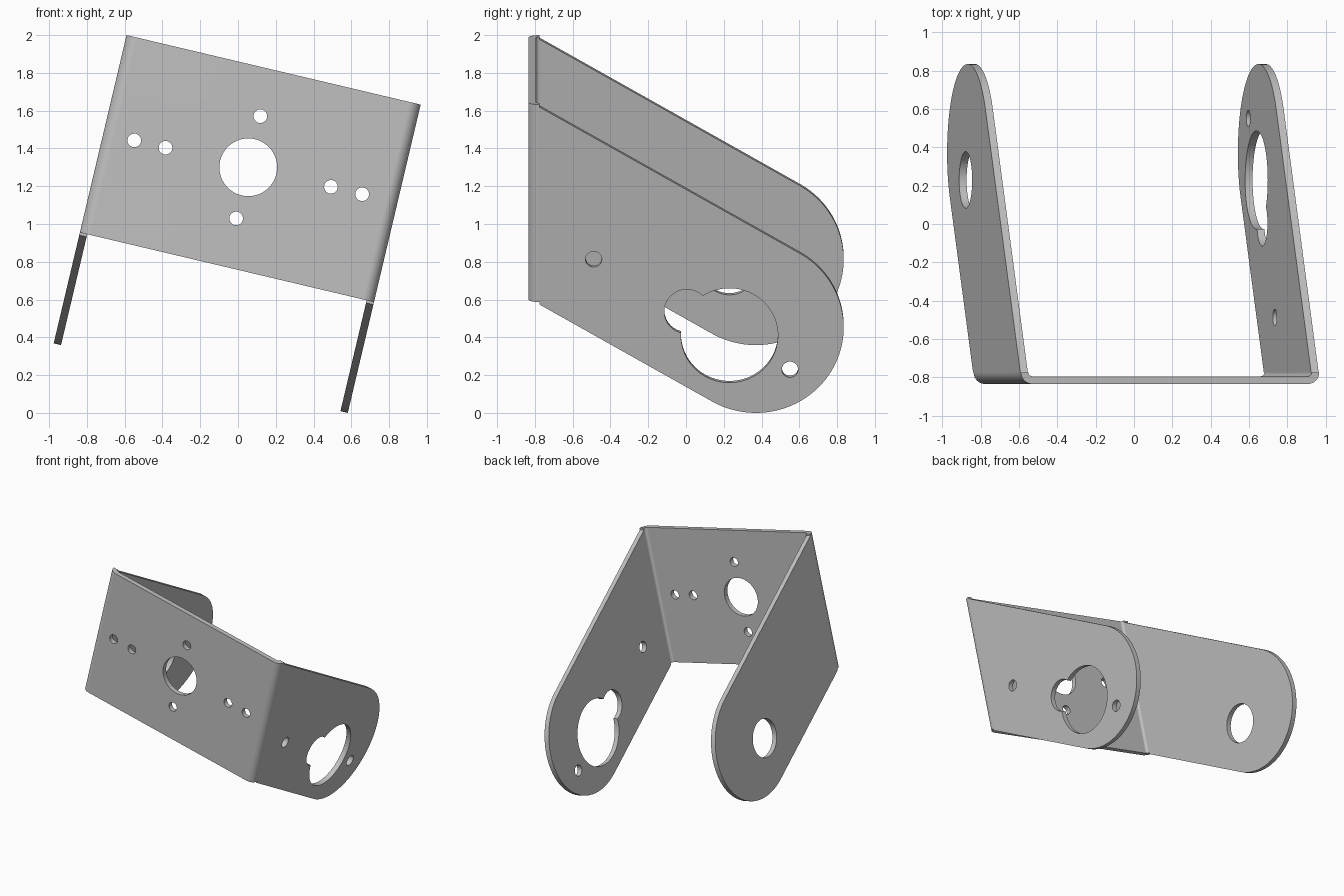
import bpy, bmesh
from math import sin, cos, radians
from mathutils import Matrix

cube = bpy.data.objects.get("Cube")
if cube:
    bpy.data.objects.remove(cube, do_unlink=True)


def arc(centre, radius, start, end, steps):
    angles = [radians(start + (end - start) * i / steps) for i in range(steps + 1)]
    return [(centre[0] + radius * cos(a), centre[1] + radius * sin(a)) for a in angles]


def prism(name, points, place, low, high):
    """Extrude a 2D outline between two levels; place maps (a, b, level) to 3D."""
    bm = bmesh.new()
    rings = [[bm.verts.new(place(a, b, level)) for a, b in points] for level in (low, high)]
    bm.faces.new(rings[0])
    bm.faces.new(rings[1])
    for i in range(len(points)):
        j = (i + 1) % len(points)
        bm.faces.new((rings[0][i], rings[0][j], rings[1][j], rings[1][i]))
    bmesh.ops.recalc_face_normals(bm, faces=bm.faces)
    mesh = bpy.data.meshes.new(name)
    bm.to_mesh(mesh)
    bm.free()
    obj = bpy.data.objects.new(name, mesh)
    bpy.context.collection.objects.link(obj)
    return obj


def along_x(a, b, level):
    return (level, a, b)


def along_y(a, b, level):
    return (a, level, b)


def along_z(a, b, level):
    return (a, b, level)


def boolean(target, tool, operation):
    tool.hide_render = True
    mod = target.modifiers.new("cut", "BOOLEAN")
    mod.operation, mod.solver, mod.object = operation, "EXACT", tool
    bpy.context.view_layer.objects.active = target
    bpy.ops.object.modifier_apply(modifier=mod.name)
    bpy.data.objects.remove(tool, do_unlink=True)


def drill(target, centre, radius, place, low, high):
    tool = prism("drill", arc(centre, radius, 0, 352.5, 47), place, low, high)
    boolean(target, tool, "DIFFERENCE")


# Bent sheet: U-shaped strip with rounded bends
right, left = (0.74, -0.775), (-0.74, -0.775)
outer, inner = 0.06, 0.02
strip = (arc(right, outer, 0, -90, 8) + arc(left, outer, -90, -180, 8)
         + [(-0.8, 0.9), (-0.76, 0.9)]
         + arc(left, inner, 180, 270, 6) + arc(right, inner, -90, 0, 6)
         + [(0.76, 0.9), (0.8, 0.9)])
bracket = prism("bracket", strip, along_z, -1.3, 0.7)

# Trim to the side outline: upright plate, slanted arms with round ends
half = 0.537
outline = ([(-0.9, -half), (-0.775, -half), (-0.775, -0.551)]
           + arc((0.37, -0.675), 0.465, -120, 60, 64)
           + [(-0.775, 0.523), (-0.775, half), (-0.9, half)])
boolean(bracket, prism("side_outline", outline, along_x, -1, 1), "INTERSECT")

# Front plate holes
hub = (-0.012, 0.004)
drill(bracket, hub, 0.153, along_y, -0.95, -0.7)
for dx, dz in ((-0.62, 0), (-0.45, 0), (0.45, 0), (0.62, 0), (0, 0.278), (0, -0.278)):
    drill(bracket, (hub[0] + dx, hub[1] + dz), 0.036, along_y, -0.95, -0.7)

# Arm holes: keyhole and two fixings on the left arm, a plain bore on the right
bore = (0.23, -0.719)
slant = (cos(radians(-30)), sin(radians(-30)))
for distance, radius in ((0, 0.257), (-0.26, 0.12), (0.37, 0.043), (-0.83, 0.043)):
    centre = [bore[i] + slant[i] * distance for i in range(2)]
    drill(bracket, centre, radius, along_x, 0.7, 0.9)
drill(bracket, bore, 0.148, along_x, -0.9, -0.7)

# Tilt the whole bracket sideways and set it on the ground
bracket.data.transform(Matrix.Translation((0.065, 0, 1.2935))
                       @ Matrix.Rotation(radians(13.3), 4, "Y"))

# Plain grey metal
grey = bpy.data.materials.new("grey_metal")
grey.use_nodes = True
colour = (0.53, 0.53, 0.53, 1)
grey.diffuse_color = colour
grey.node_tree.nodes["Principled BSDF"].inputs["Base Color"].default_value = colour
bracket.data.materials.clear()
bracket.data.materials.append(grey)

# Smooth bends and bores, crisp sheet edges
bpy.ops.object.select_all(action="DESELECT")
bracket.select_set(True)
bpy.context.view_layer.objects.active = bracket
bpy.ops.object.shade_smooth_by_angle(angle=radians(30))
weighted = bracket.modifiers.new("flat_panels", "WEIGHTED_NORMAL")
weighted.keep_sharp = True
